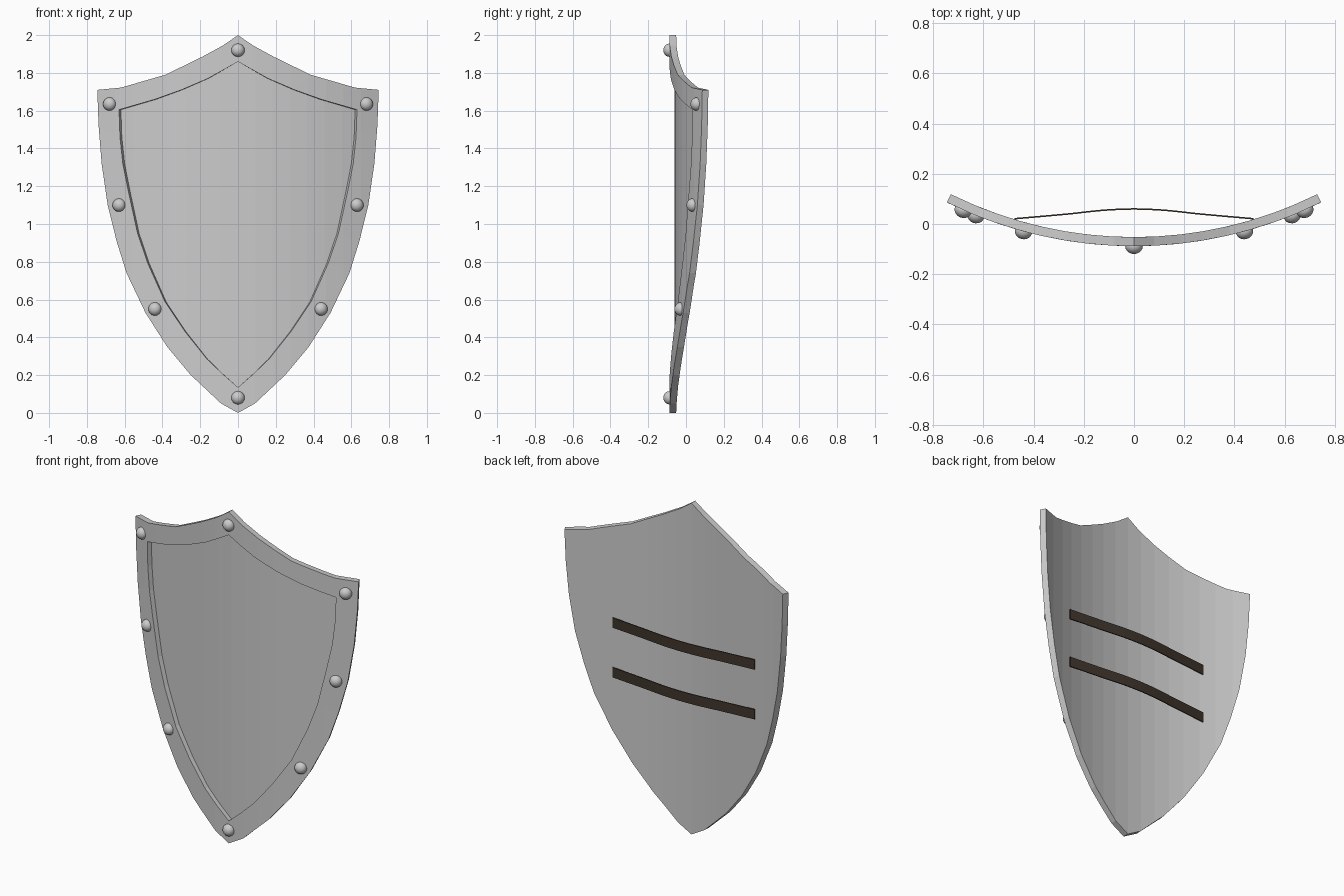
import bpy, bmesh, math
from mathutils import Vector

if "Cube" in bpy.data.objects:
    bpy.data.objects.remove(bpy.data.objects["Cube"])

R = 1.68          # bend radius of the shield front
FRONT_Y = -0.088  # front of the rim at the centre
THICK = 0.036
RECESS = 0.027


def bend(x, depth, z):
    """Wrap a flat point onto the curved shield; depth runs inward."""
    a = math.asin(x / R)
    return Vector((x - depth * math.sin(a),
                   FRONT_Y + R * (1 - math.cos(a)) + depth * math.cos(a), z))


def full_outline(half):
    """Mirror a half outline (top centre to bottom tip) into a closed loop."""
    return half + [(-x, z) for x, z in half[-2:0:-1]]


def finish(bm, name, mat=None):
    bmesh.ops.recalc_face_normals(bm, faces=bm.faces)
    me = bpy.data.meshes.new(name)
    bm.to_mesh(me)
    bm.free()
    ob = bpy.data.objects.new(name, me)
    bpy.context.collection.objects.link(ob)
    if mat:
        me.materials.append(mat)
    return ob


# Shield body: raised rim, recessed panel and plain back
outer = full_outline([(0, 2.0), (.08, 1.945), (.19, 1.885), (.385, 1.79), (.62, 1.722),
                      (.745, 1.71), (.738, 1.52), (.722, 1.32), (.69, 1.10), (.643, .91),
                      (.59, .74), (.49, .53), (.375, .35), (.25, .20), (.09, .05), (0, 0)])
inner = full_outline([(0, 1.86), (.07, 1.82), (.16, 1.77), (.30, 1.71), (.44, 1.66),
                      (.63, 1.605), (.625, 1.46), (.61, 1.32), (.58, 1.17), (.532, .95),
                      (.477, .79), (.386, .587), (.28, .43), (.164, .285), (.08, .205), (0, .135)])
bm = bmesh.new()
loops = [[bm.verts.new((x, d, z)) for x, z in pts]
         for pts, d in ((outer, THICK), (outer, 0), (inner, 0), (inner, RECESS))]
n = len(outer)
for a, b in zip(loops, loops[1:]):
    for i in range(n):
        j = (i + 1) % n
        bm.faces.new((a[i], a[j], b[j], b[i]))
bm.faces.new(loops[0])
bm.faces.new(loops[-1])
for k in range(-7, 8):
    bmesh.ops.bisect_plane(bm, geom=bm.verts[:] + bm.edges[:] + bm.faces[:], dist=1e-5,
                           plane_co=(k * 0.0931, 0, 0), plane_no=(1, 0, 0))
for v in bm.verts:
    v.co = bend(*v.co)
finish(bm, "shield_body")

# Rivets: flattened domes set on the rim
rivets = [(0, 1.92), (0, .08)]
for x, z in ((.68, 1.635), (.63, 1.10), (.44, .55)):
    rivets += [(x, z), (-x, z)]
for i, (x, z) in enumerate(rivets):
    bpy.ops.mesh.primitive_uv_sphere_add(segments=20, ring_count=12, radius=0.035,
                                         location=bend(x, 0, z))
    ob = bpy.context.object
    ob.name = f"rivet_{i + 1}"
    ob.scale.y = 0.9
    ob.rotation_euler.z = math.asin(x / R)
    bpy.ops.object.shade_smooth()

# Arm straps across the back
leather = bpy.data.materials.new("dark_leather")
leather.diffuse_color = (0.05, 0.035, 0.025, 1)
leather.use_nodes = True
leather.node_tree.nodes["Principled BSDF"].inputs["Base Color"].default_value = leather.diffuse_color
half = [(0, .060), (.06, .0585), (.12, .055), (.18, .049), (.25, .041), (.36, .031), (.475, .021)]
path = [(-x, y) for x, y in half[:0:-1]] + half
for name, zc in (("upper_strap", 1.18), ("lower_strap", 0.88)):
    bm = bmesh.new()
    rings = [[bm.verts.new((x, y + dy, zc + dz)) for dy, dz in
              ((-.003, -.03), (.003, -.03), (.003, .03), (-.003, .03))] for x, y in path]
    for a, b in zip(rings, rings[1:]):
        for i in range(4):
            j = (i + 1) % 4
            bm.faces.new((a[i], a[j], b[j], b[i]))
    bm.faces.new(rings[0])
    bm.faces.new(rings[-1])
    finish(bm, name, leather)
